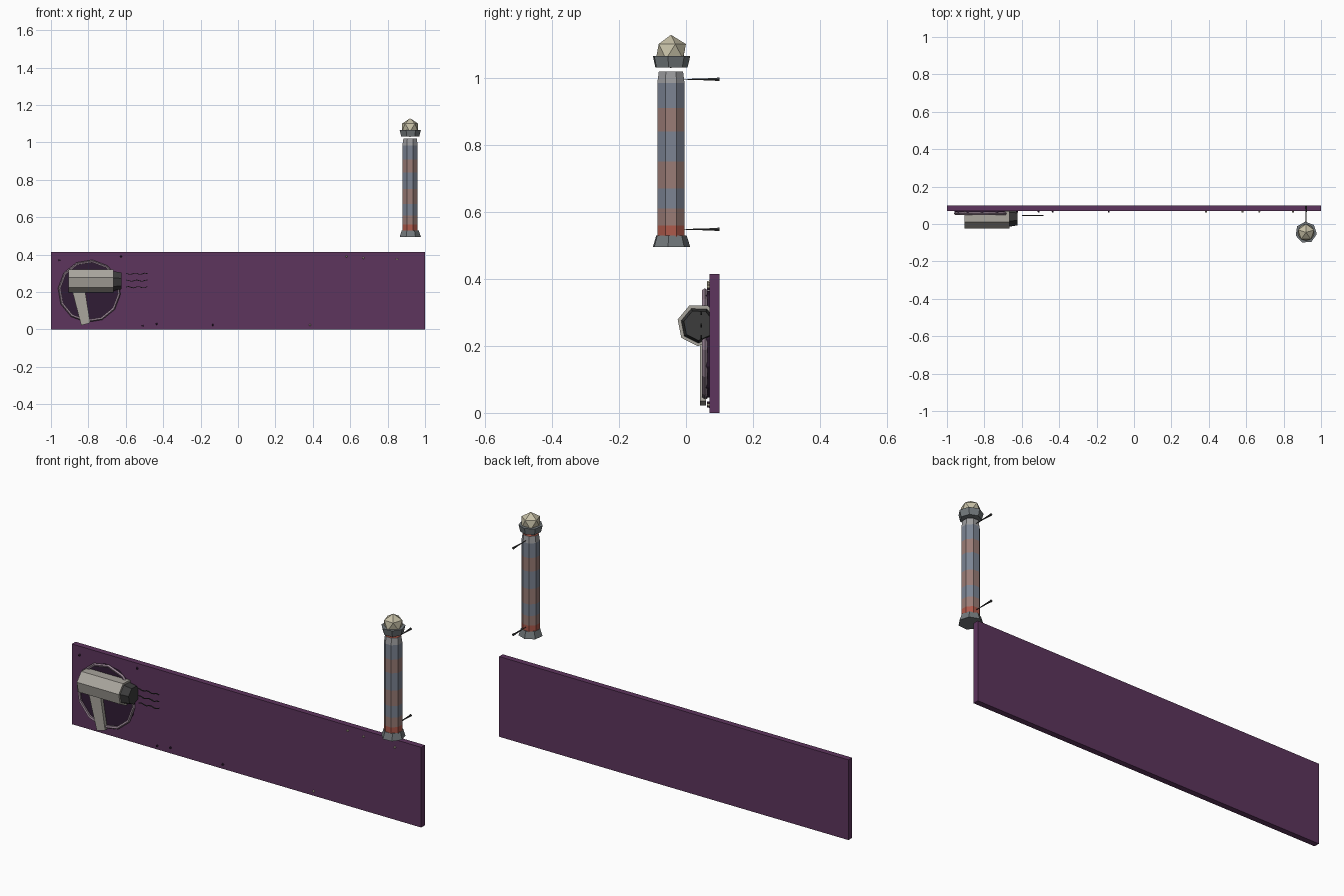
import bpy, math
from mathutils import Vector

if "Cube" in bpy.data.objects:
    bpy.data.objects.remove(bpy.data.objects["Cube"])


def mat(name, r, g, b):
    m = bpy.data.materials.new(name)
    m.diffuse_color = (r, g, b, 1)
    m.use_nodes = True
    m.node_tree.nodes["Principled BSDF"].inputs["Base Color"].default_value = m.diffuse_color
    return m


PURPLE = mat("purple", 0.11, 0.035, 0.11)
DARK = mat("dark_plum", 0.03, 0.012, 0.035)
TRIM = mat("trim", 0.30, 0.22, 0.28)
SHELL = mat("shell", 0.40, 0.38, 0.34)
BLACK = mat("black", 0.045, 0.045, 0.045)
STEEL = mat("steel", 0.17, 0.19, 0.20)
CREAM = mat("cream", 0.56, 0.52, 0.38)
RED = mat("red", 0.42, 0.10, 0.07)
PINK = mat("pink", 0.32, 0.20, 0.18)
BLUE = mat("blue_grey", 0.20, 0.23, 0.29)
GREY = mat("pale_grey", 0.33, 0.33, 0.34)


def mesh(name, verts, faces, *mats):
    me = bpy.data.meshes.new(name)
    me.from_pydata(verts, [], faces)
    for m in mats:
        me.materials.append(m)
    ob = bpy.data.objects.new(name, me)
    bpy.context.collection.objects.link(ob)
    return ob


def lathe(name, start, direction, rings, sides, mats, spin=0.0, bands=None):
    """Faceted solid: rings are (distance along axis, radius)."""
    q = Vector(direction).to_track_quat('Z', 'Y')
    start = Vector(start)
    verts, faces = [], []
    for d, r in rings:
        for i in range(sides):
            a = spin + math.tau * i / sides
            verts.append(start + q @ Vector((r * math.cos(a), r * math.sin(a), d)))
    for k in range(len(rings) - 1):
        for i in range(sides):
            j = (i + 1) % sides
            faces.append((k * sides + i, k * sides + j, (k + 1) * sides + j, (k + 1) * sides + i))
    n = (len(rings) - 1) * sides
    faces += [tuple(reversed(range(sides))), tuple(range(n, n + sides))]
    ob = mesh(name, verts, faces, *mats)
    if bands:
        for k, b in enumerate(bands):
            for i in range(sides):
                ob.data.polygons[k * sides + i].material_index = b
    return ob


def plate(name, outline, y0, y1, m):
    """Extrude a front-view (x, z) outline, counter-clockwise, from y0 back to y1."""
    n = len(outline)
    verts = [(x, y0, z) for x, z in outline] + [(x, y1, z) for x, z in outline]
    faces = [tuple(range(n)), tuple(reversed(range(n, 2 * n)))]
    faces += [(i, i + n, (i + 1) % n + n, (i + 1) % n) for i in range(n)]
    return mesh(name, verts, faces, m)


# Sign board
plate("sign_board", [(-1, 0), (1, 0), (1, 0.415), (-1, 0.415)], 0.07, 0.10, PURPLE)

# Round emblem: dark disc and faceted rim
cx, cz = -0.795, 0.205
lathe("emblem_disc", (cx, 0.072, cz), (0, -1, 0), [(0, 0.16), (0.012, 0.16)], 12, [DARK], 0.1)
bpy.ops.mesh.primitive_torus_add(major_segments=12, minor_segments=5, major_radius=0.16,
                                 minor_radius=0.008, location=(cx, 0.056, cz),
                                 rotation=(math.pi / 2, 0.1, 0))
rim = bpy.context.object
rim.name = "emblem_rim"
rim.data.materials.append(TRIM)
for p in rim.data.polygons:
    p.use_smooth = False

# Hair dryer
lathe("dryer_barrel", (-0.905, 0.037, 0.263), (1, 0, 0), [(0, 0.064), (0.24, 0.064)], 7, [SHELL], 0.2)
lathe("dryer_nozzle", (-0.67, 0.038, 0.262), (1, 0, 0), [(0, 0.055), (0.048, 0.046)], 7, [BLACK], 0.2)
plate("dryer_handle", [(-0.838, 0.022), (-0.79, 0.035), (-0.818, 0.21), (-0.886, 0.205)],
      0.042, 0.06, SHELL)

# Wavy air lines
for k, z in enumerate((0.228, 0.263, 0.300)):
    top = [(-0.60 + 0.0145 * i, z + 0.004 * math.sin(i * 1.7 + k)) for i in range(9)]
    outline = [(x, h - 0.004) for x, h in top] + top[::-1]
    plate(f"air_line_{k + 1}", outline, 0.044, 0.048, BLACK)

# Board rivets
for i, (x, z, m) in enumerate([(0.58, 0.39, CREAM), (0.67, 0.383, CREAM), (0.85, 0.376, CREAM),
                               (0.385, 0.024, CREAM), (-0.955, 0.37, DARK), (-0.625, 0.39, DARK),
                               (-0.135, 0.024, DARK), (-0.435, 0.03, DARK), (-0.51, 0.02, DARK)]):
    lathe(f"rivet_{i + 1}", (x, 0.072, z), (0, -1, 0), [(0, 0.006), (0.01, 0.004)], 6, [m])

# Striped pole
px, py = 0.92, -0.045
levels = [0.515, 0.545, 0.56, 0.61, 0.67, 0.75, 0.79, 0.84, 0.91, 0.985, 1.02]
tube = [(z, 0.044) for z in levels[:-1]] + [(levels[-1], 0.039)]
lathe("striped_tube", (px, py, 0), (0, 0, 1), tube, 8, [RED, PINK, BLUE, GREY], math.pi / 8,
      [0, 0, 1, 2, 1, 2, 2, 1, 2, 3])

# Pole caps and finial
lathe("bottom_cap", (px, py, 0.495), (0, 0, 1), [(0, 0.058), (0.035, 0.047)], 7, [STEEL], 0.3)
lathe("top_collar", (px, py, 1.032), (0, 0, 1), [(0, 0.050), (0.034, 0.058)], 7, [STEEL], 0.3)
bpy.ops.mesh.primitive_ico_sphere_add(subdivisions=1, radius=0.05, location=(px, py, 1.079),
                                      rotation=(0, 0, 0.3))
finial = bpy.context.object
finial.name = "finial"
finial.data.materials.append(CREAM)

# Tapered brackets holding the pole
for name, z in (("lower_bracket", 0.548), ("upper_bracket", 0.996)):
    lathe(name, (px, -0.01, z), (0, 1, 0), [(0, 0.001), (0.085, 0.004), (0.11, 0.006)], 6, [BLACK])
